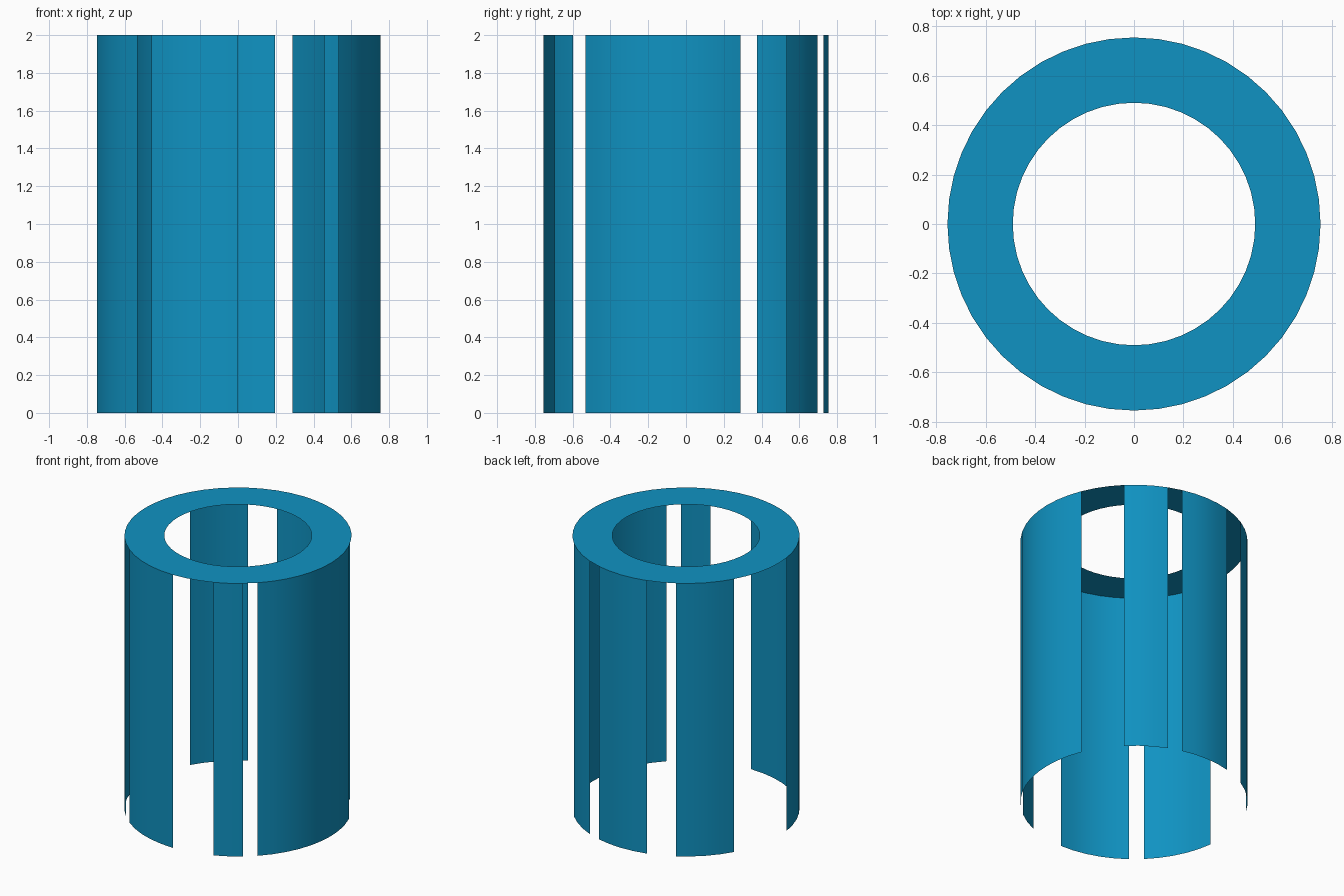
import bpy
import math

if "Cube" in bpy.data.objects:
    bpy.data.objects.remove(bpy.data.objects["Cube"])

R_OUT, R_IN, HEIGHT, SEGS = 0.754, 0.49, 2.0, 48
STEP = 2 * math.pi / SEGS

blue = bpy.data.materials.new("blue")
blue.diffuse_color = (0.005, 0.29, 0.54, 1)
blue.use_nodes = True
blue.node_tree.nodes["Principled BSDF"].inputs["Base Color"].default_value = blue.diffuse_color


def point(i, r, z):
    return (r * math.cos(i * STEP), r * math.sin(i * STEP), z)


def strip(name, start, end, lower, upper):
    """Open strip of quads between two (radius, z) arcs; indices are 7.5 degree steps."""
    verts, faces = [], []
    for i in range(start, end + 1):
        verts += [point(i, *lower), point(i, *upper)]
    for k in range(end - start):
        a = 2 * k
        faces.append((a, a + 2, a + 3, a + 1))
    mesh = bpy.data.meshes.new(name)
    mesh.from_pydata(verts, [], faces)
    mesh.materials.append(blue)
    obj = bpy.data.objects.new(name, mesh)
    bpy.context.collection.objects.link(obj)
    return obj


# Flat ring on top (closed by welding the seam)
ring = strip("top_ring", 0, SEGS, (R_OUT, HEIGHT), (R_IN, HEIGHT))
weld = ring.modifiers.new("weld_seam", "WELD")
weld.merge_threshold = 0.0001

# Thin curved wall panels of uneven width, separated by open slots
panels = [(-6, 3), (6, 9), (10, 14), (16, 20), (25, 30), (31, 36), (39, 41)]
walls = [strip(f"wall_panel_{n}", a, b, (R_OUT, 0), (R_OUT, HEIGHT))
         for n, (a, b) in enumerate(panels, 1)]

# Smooth curved walls
for w in walls:
    for p in w.data.polygons:
        p.use_smooth = True
